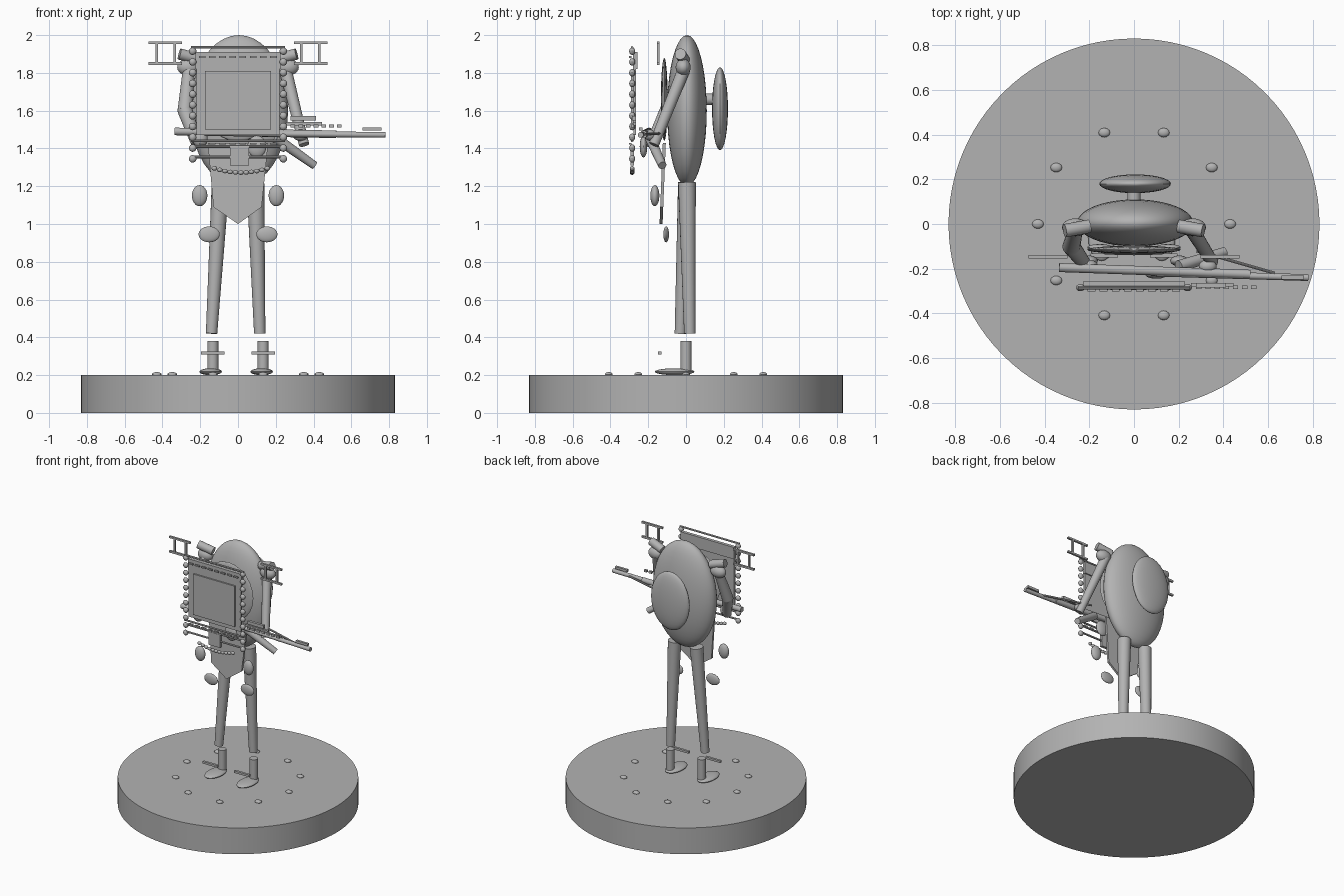
import bpy, bmesh, math
from mathutils import Vector, Matrix

if "Cube" in bpy.data.objects:
    bpy.data.objects.remove(bpy.data.objects["Cube"])

grey = bpy.data.materials.new("plain grey")
grey.use_nodes = True
tone = (0.45, 0.45, 0.45, 1)
grey.diffuse_color = tone
grey.node_tree.nodes["Principled BSDF"].inputs["Base Color"].default_value = tone


def finish(name, bm, smooth=True):
    mesh = bpy.data.meshes.new(name)
    bmesh.ops.recalc_face_normals(bm, faces=bm.faces)
    bm.to_mesh(mesh)
    bm.free()
    mesh.materials.append(grey)
    ob = bpy.data.objects.new(name, mesh)
    bpy.context.collection.objects.link(ob)
    if smooth:
        bpy.ops.object.select_all(action='DESELECT')
        ob.select_set(True)
        bpy.context.view_layer.objects.active = ob
        bpy.ops.object.shade_smooth_by_angle(angle=math.radians(35))
    return ob


def ball(name, centre, radii, segments=24):
    bm = bmesh.new()
    bmesh.ops.create_uvsphere(bm, u_segments=segments, v_segments=segments // 2, radius=1,
                              matrix=Matrix.Translation(centre) @ Matrix.Diagonal((*radii, 1)))
    return finish(name, bm)


def beads(name, centres, radii):
    bm = bmesh.new()
    for c in centres:
        bmesh.ops.create_uvsphere(bm, u_segments=12, v_segments=8, radius=1,
                                  matrix=Matrix.Translation(c) @ Matrix.Diagonal((*radii, 1)))
    return finish(name, bm)


def tube(name, start, end, r1, r2=None, segments=20):
    a, b = Vector(start), Vector(end)
    turn = (b - a).to_track_quat('Z', 'Y').to_matrix().to_4x4()
    bm = bmesh.new()
    bmesh.ops.create_cone(bm, cap_ends=True, segments=segments, radius1=r1,
                          radius2=r1 if r2 is None else r2, depth=(b - a).length,
                          matrix=Matrix.Translation((a + b) / 2) @ turn)
    return finish(name, bm)


def box(name, centre, size):
    bm = bmesh.new()
    bmesh.ops.create_cube(bm, size=1,
                          matrix=Matrix.Translation(centre) @ Matrix.Diagonal((*size, 1)))
    return finish(name, bm, False)


# Round base with a ring of pebbles
tube("base", (0, 0, 0), (0, 0, 0.2), 0.83, segments=96)
ring = [math.tau * i / 10 for i in range(10)]
beads("pebbles", [(0.43 * math.cos(a), 0.43 * math.sin(a), 0.203) for a in ring],
      (0.026, 0.021, 0.013))

# Body, chest plate and back shield
ball("body", (0.005, 0.005, 1.6), (0.26, 0.105, 0.4), 40)
ball("chest_plate", (0, -0.115, 1.66), (0.21, 0.018, 0.22))
ball("back_shield", (0.005, 0.18, 1.61), (0.16, 0.042, 0.22), 32)
tube("shield_knob", (0, 0.1, 1.66), (0, 0.15, 1.66), 0.03)

# Pointed hanging cloth
bm = bmesh.new()
outline = [(-0.16, 1.43), (-0.13, 1.09), (0, 1), (0.125, 1.09), (0.16, 1.43)]
face = bm.faces.new([bm.verts.new((x, -0.14 + (z - 1) * 0.04, z)) for x, z in outline])
grown = bmesh.ops.extrude_face_region(bm, geom=[face])
bmesh.ops.translate(bm, vec=(0, 0.016, 0),
                    verts=[v for v in grown["geom"] if isinstance(v, bmesh.types.BMVert)])
finish("hanging_cloth", bm, False)

# Paired parts
for side, s in (("right", -1), ("left", 1)):
    ankle = (-0.14, -0.03, 0.42) if s < 0 else (0.115, 0.02, 0.42)
    tube(side + "_leg", ankle, (s * 0.092, 0.005, 1.22), 0.03, 0.047)
    tube(side + "_boot", (s * 0.133, 0, 0.21), (s * 0.133, 0, 0.38), 0.029)
    ball(side + "_foot", (s * 0.145 - 0.02 * (s > 0), -0.06, 0.218), (0.06, 0.105, 0.018))
    box(side + "_boot_bar", (s * 0.133, -0.14, 0.317), (0.125, 0.018, 0.016))
    ball(side + "_knee", (s * 0.153, -0.105, 0.945), (0.056, 0.015, 0.042))
    ball(side + "_pouch", (s * 0.203, -0.165, 1.15), (0.041, 0.024, 0.056))
    ball(side + "_shoulder", (s * 0.262, -0.015, 1.83), (0.06, 0.04, 0.045))
    tube(side + "_shoulder_cap", (s * 0.2, -0.01, 1.87), (s * 0.31, -0.03, 1.9), 0.03)
    # Small ladder frames beside the head
    for z in (1.85, 1.96):
        box(side + "_ladder_rail", (s * 0.385, -0.147, z), (0.175, 0.015, 0.014))
    for x in (0.335, 0.43):
        box(side + "_ladder_post", (s * x, -0.147, 1.905), (0.014, 0.015, 0.11))
    # Bead columns beside the front panel
    beads(side + "_bead_column", [(s * 0.24, -0.285, 1.345 + 0.057 * i) for i in range(11)],
          (0.02, 0.016, 0.02))

# Arms and hands
tube("right_upper_arm", (-0.26, -0.02, 1.82), (-0.28, -0.1, 1.6), 0.032, 0.04)
ball("right_elbow", (-0.28, -0.1, 1.6), (0.04, 0.04, 0.04))
tube("right_forearm", (-0.28, -0.1, 1.6), (-0.22, -0.18, 1.43), 0.04, 0.03)
ball("right_hand", (-0.2, -0.19, 1.45), (0.04, 0.03, 0.045))
tube("left_upper_arm", (0.25, -0.01, 1.82), (0.35, -0.17, 1.42), 0.034, 0.027)
tube("left_forearm", (0.2, -0.19, 1.455), (0.405, -0.125, 1.31), 0.028, 0.022)
ball("left_hand", (0.1, -0.225, 1.41), (0.05, 0.02, 0.058))
ball("left_wrist", (0.33, -0.19, 1.47), (0.04, 0.03, 0.03))

# Front panel with its frame, rails and small studs
box("panel", (0, -0.272, 1.67), (0.44, 0.014, 0.4))
box("panel_inset", (0, -0.284, 1.655), (0.35, 0.012, 0.31))
box("panel_header", (0, -0.268, 1.865), (0.45, 0.024, 0.09))
for z in (1.935, 1.44, 1.41, 1.355):
    tube("panel_rail", (-0.25, -0.285, z), (0.25, -0.285, z), 0.007, segments=8)
for i in range(8):
    for z in (1.885, 1.425):
        box("panel_stud", (-0.19 + 0.054 * i, -0.295, z), (0.035, 0.012, 0.01))
box("buckle", (0.007, -0.285, 1.36), (0.1, 0.02, 0.1))
beads("bead_string", [(0.015 + 0.028 * i, -0.285, 1.272 + 0.0009 * i * i)
                      for i in range(-5, 6)], (0.015, 0.012, 0.012))

# Long staff-like launcher held across the front
tube("launcher_body", (-0.335, -0.195, 1.49), (0.52, -0.225, 1.475), 0.02)
tube("launcher_barrel", (0.1, -0.22, 1.478), (0.78, -0.24, 1.472), 0.015)
box("launcher_sight", (0.71, -0.24, 1.503), (0.1, 0.018, 0.018))
tube("launcher_side_rod", (0.28, -0.12, 1.48), (0.63, -0.22, 1.475), 0.007, segments=10)
box("launcher_top_block", (0.345, -0.275, 1.56), (0.135, 0.02, 0.024))
box("launcher_rail", (0.35, -0.272, 1.53), (0.19, 0.016, 0.018))
for i in range(7):
    box("launcher_stud", (0.29 + 0.041 * i, -0.283, 1.52), (0.024, 0.016, 0.016))
